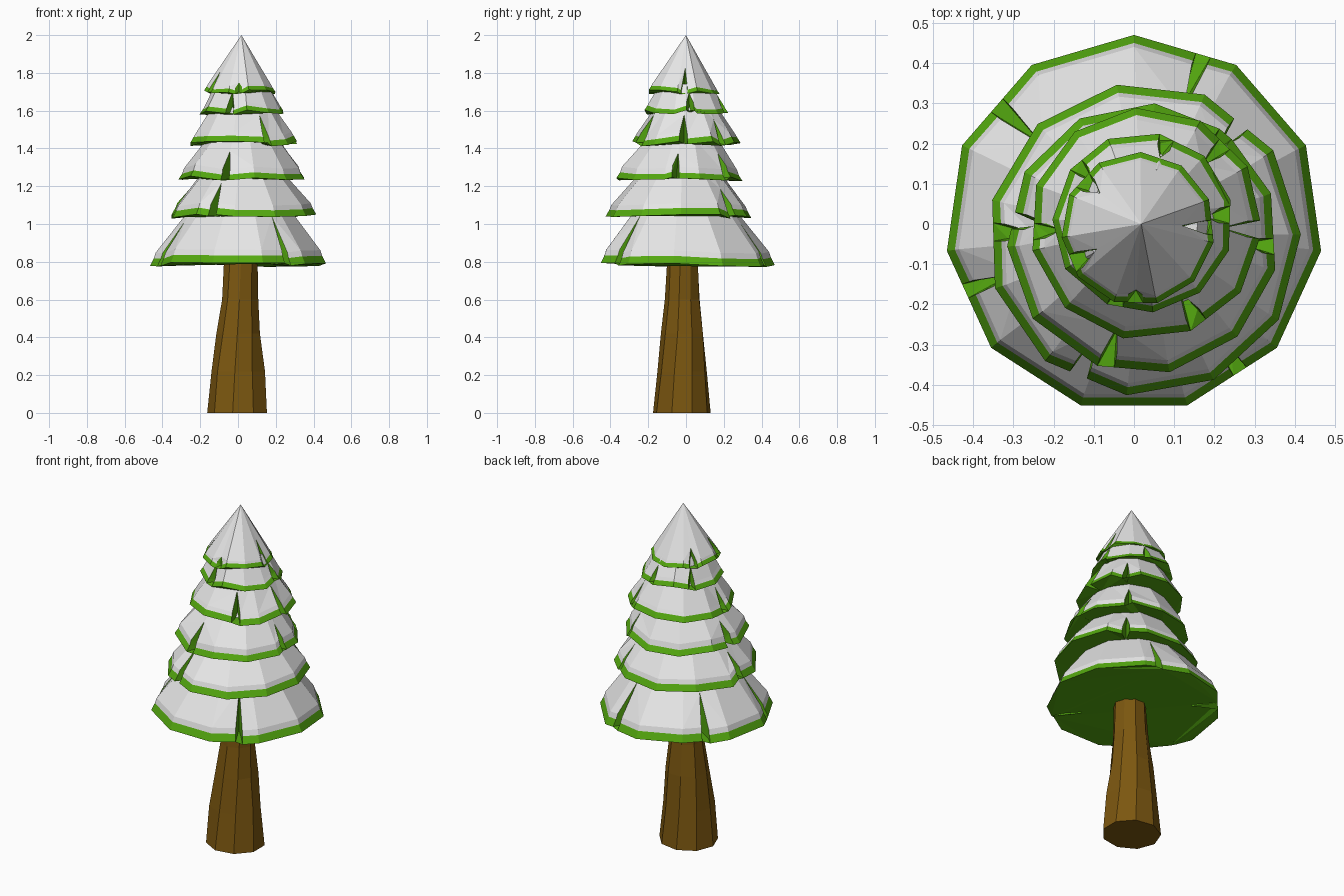
import bpy, bmesh, math, random

if "Cube" in bpy.data.objects:
    bpy.data.objects.remove(bpy.data.objects["Cube"])

random.seed(4)


def material(name, rgb):
    m = bpy.data.materials.new(name)
    m.diffuse_color = (*rgb, 1)
    m.use_nodes = True
    m.node_tree.nodes["Principled BSDF"].inputs["Base Color"].default_value = m.diffuse_color
    return m


GREEN = material("needle_green", (0.09, 0.4, 0.005))
SNOW = material("snow_white", (0.85, 0.85, 0.85))
BROWN = material("bark_brown", (0.2, 0.095, 0.005))


def finish(bm, name, mats):
    bmesh.ops.remove_doubles(bm, verts=bm.verts, dist=1e-5)
    bmesh.ops.recalc_face_normals(bm, faces=bm.faces)
    me = bpy.data.meshes.new(name)
    bm.to_mesh(me)
    bm.free()
    for m in mats:
        me.materials.append(m)
    bpy.context.collection.objects.link(bpy.data.objects.new(name, me))


def tier(name, centre, R, z0, edge, rim, top, phase, notches, sides=11):
    """Snowy skirt: edge = (inset, rise) of the snow lip, rim = (inset, rise) of the
    green band, top = (radius, z, x, y), notches = (angle, tip radius / R)."""
    bm = bmesh.new()
    rt, zt, tx, ty = top
    step = 360 / sides
    half = math.degrees(0.022 / R)

    def chord(a):
        off = (a - phase) % step - step / 2
        return R * math.cos(math.radians(step / 2)) / math.cos(math.radians(off))

    def vert(a, r, z, t=0.0):
        a = math.radians(a)
        x = centre[0] * (1 - t) + tx * t + r * math.cos(a)
        y = centre[1] * (1 - t) + ty * t + r * math.sin(a)
        return bm.verts.new((x, y, z))

    def lip(a):
        r, dz = chord(a), random.uniform(-0.014, 0.014)
        return [vert(a, r, z0 + dz), vert(a, r - rim[0], z0 + rim[1] + dz),
                vert(a, r - edge[0], z0 + edge[1] + dz)]

    # Columns around the skirt; corners too close to a notch are dropped
    cols = []
    for i in range(sides):
        a = (phase + i * step) % 360
        if all(abs((a - n + 180) % 360 - 180) > half * 1.6 for n, _ in notches):
            cols.append((a, None))
    cols += [(n % 360, f) for n, f in notches]
    cols.sort(key=lambda c: c[0])

    built = []                        # (left lip, right lip, upper verts, tip)
    outline = []
    for a, f in cols:
        upper = vert(a, rt, zt, 1)
        if f is None:
            l = lip(a)
            built.append((l, l, [upper]))
            outline.append(l[0])
            continue
        left, right = lip(a - half), lip(a + half * random.uniform(0.7, 1.2))
        rs, rn = chord(a) - edge[0], f * R
        t = (rs - rn) / (rs - rt)
        tip = vert(a, rn, z0 + edge[1] + (zt - z0 - edge[1]) * t, t)
        low = vert(a, rn, z0)
        for side in (left, right):    # green notch walls
            bm.faces.new([*side, tip, low])
        built.append((left, right, [tip, upper]))
        outline += [left[0], low, right[0]]

    for i, (_, A, ua) in enumerate(built):
        B, _, ub = built[(i + 1) % len(built)]
        bm.faces.new((A[0], B[0], B[1], A[1]))
        bm.faces.new((A[1], B[1], B[2], A[2])).material_index = 1
        bm.faces.new([A[2], B[2], *ub, *reversed(ua)]).material_index = 1
    bm.faces.new(outline)
    if rt > 0:
        bm.faces.new([u[-1] for _, _, u in built]).material_index = 1
    bmesh.ops.triangulate(bm, faces=[f for f in bm.faces if len(f.verts) > 4])
    finish(bm, name, [GREEN, SNOW])


# Branch tiers, bottom to top
tier("branch_tier_1", (0, 0), 0.47, 0.785, (0.03, 0.07), (0.02, 0.04),
     (0.25, 1.1, 0.01, -0.01), 90, [(68, .66), (-54, .62), (-158, .66), (139, .66)])
tier("branch_tier_2", (0.025, -0.038), 0.39, 1.04, (0.03, 0.06), (0.02, 0.035),
     (0.225, 1.26, 0.025, -0.03), 100, [(50, .72), (-116, .66), (177, .72)])
tier("branch_tier_3", (0.022, -0.037), 0.338, 1.24, (0.03, 0.06), (0.02, 0.03),
     (0.19, 1.45, 0.025, -0.02), 85, [(52, .74), (-106, .7), (172, .74), (-3, .72)])
tier("branch_tier_4", (0.03, 0), 0.29, 1.425, (0.03, 0.05), (0.018, 0.03),
     (0.165, 1.62, 0.025, 0), 95, [(46, .7), (-63, .66), (184, .72), (-3, .66)])
tier("branch_tier_5", (0.022, 0.004), 0.225, 1.59, (0.026, 0.042), (0.016, 0.024),
     (0.14, 1.74, 0.02, 0), 80, [(140, .72), (75, .75), (-108, .7), (5, .72)])
tier("treetop", (0.01, -0.012), 0.191, 1.70, (0.02, 0.032), (0.014, 0.02),
     (0, 2.0, 0.018, 0), 88, [(138, .68), (2, .56), (207, .62), (-92, .8)])

# Trunk: tapered, slightly bent and twisted nine-sided column
bm = bmesh.new()
N = 9
rings = []
for z, cx, cy, r in ((0, 0, -0.022, 0.163), (0.22, 0, -0.02, 0.143), (0.42, 0.005, -0.018, 0.118),
                     (0.6, 0.01, -0.018, 0.096), (0.88, 0.015, -0.018, 0.084)):
    ring = []
    for i in range(N):
        a = 2 * math.pi * (i + 0.5) / N + z * 0.25
        k = r * (1 if z == 0 else random.uniform(0.96, 1.05))
        ring.append(bm.verts.new((cx + k * math.cos(a), cy + 0.95 * k * math.sin(a), z)))
    rings.append(ring)
for lo, hi in zip(rings, rings[1:]):
    for i in range(N):
        j = (i + 1) % N
        bm.faces.new((lo[i], lo[j], hi[j], hi[i]))
bm.faces.new(rings[0])
bm.faces.new(rings[-1])
finish(bm, "trunk", [BROWN])
